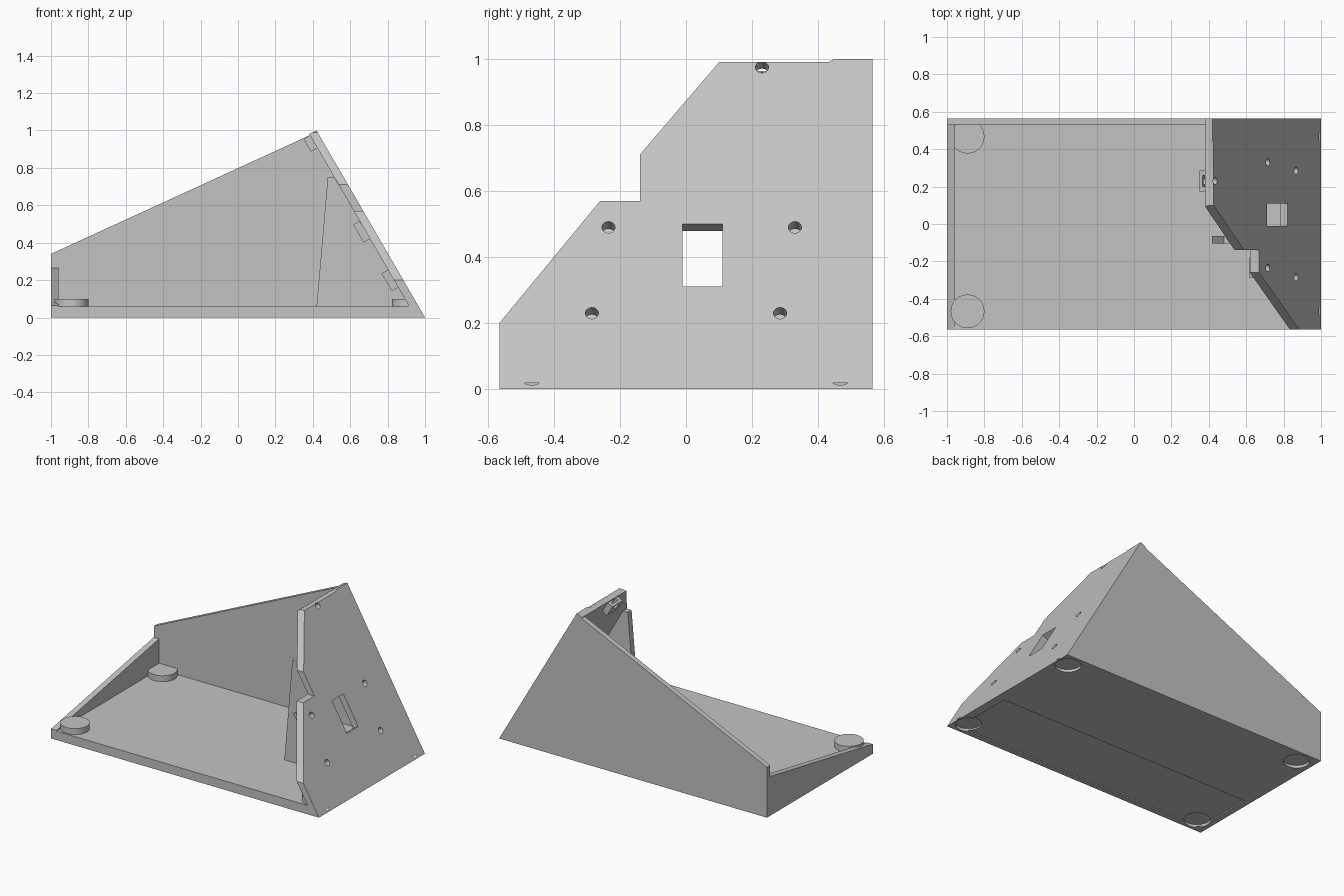
import bpy, bmesh
from math import pi
from mathutils import Matrix, Vector

if "Cube" in bpy.data.objects:
    bpy.data.objects.remove(bpy.data.objects["Cube"], do_unlink=True)

grey = bpy.data.materials.new("light_grey")
grey.use_nodes = True
grey.diffuse_color = (0.55, 0.55, 0.55, 1)
grey.node_tree.nodes["Principled BSDF"].inputs["Base Color"].default_value = grey.diffuse_color

LEAN = 0.58        # run of the sloped panel per unit of height
WALL = 0.05        # panel thickness measured along x
SKIN = 0.043       # panel thickness measured square to its face
DEPTH = 0.565      # half depth of the body
FLOOR = 0.06
UP = Vector((-LEAN, 0, 1)).normalized()
OUT = Vector((1, 0, LEAN)).normalized()


def finish(bm, name):
    bmesh.ops.recalc_face_normals(bm, faces=bm.faces)
    mesh = bpy.data.meshes.new(name)
    bm.to_mesh(mesh)
    bm.free()
    mesh.materials.append(grey)
    obj = bpy.data.objects.new(name, mesh)
    bpy.context.collection.objects.link(obj)
    return obj


def trim(bm, point, normal):
    """Cut away everything on the normal side of a plane and cap it."""
    cut = bmesh.ops.bisect_plane(bm, geom=bm.verts[:] + bm.edges[:] + bm.faces[:],
                                 plane_co=point, plane_no=normal, clear_outer=True)
    edges = [e for e in cut["geom_cut"] if isinstance(e, bmesh.types.BMEdge)]
    bmesh.ops.holes_fill(bm, edges=edges)


def prism(name, points, sweep, plane=None):
    bm = bmesh.new()
    face = bm.faces.new([bm.verts.new(p) for p in points])
    ext = bmesh.ops.extrude_face_region(bm, geom=[face])
    moved = [v for v in ext["geom"] if isinstance(v, bmesh.types.BMVert)]
    bmesh.ops.translate(bm, verts=moved, vec=sweep)
    if plane:
        trim(bm, *plane)
    return finish(bm, name)


def box(name, low, high, frame=Matrix()):
    low, high = Vector(low), Vector(high)
    bm = bmesh.new()
    bmesh.ops.create_cube(bm, size=1)
    place = Matrix.Translation((low + high) / 2) @ Matrix.Diagonal((*(high - low), 1))
    bm.transform(frame @ place)
    return finish(bm, name)


def disc(name, radius, low, high, frame=Matrix(), plane=None, sides=48):
    bm = bmesh.new()
    bmesh.ops.create_cone(bm, cap_ends=True, segments=sides, radius1=radius,
                          radius2=radius, depth=high - low)
    bm.transform(frame @ Matrix.Translation((0, 0, (low + high) / 2)))
    if plane:
        trim(bm, *plane)
    return finish(bm, name)


def carve(cutter, *targets):
    for obj in targets:
        mod = obj.modifiers.new("cut", "BOOLEAN")
        mod.operation = "DIFFERENCE"
        mod.solver = "EXACT"
        mod.object = cutter
        bpy.context.view_layer.objects.active = obj
        bpy.ops.object.modifier_apply(modifier=mod.name)
    bpy.data.objects.remove(cutter, do_unlink=True)


def panel_x(z):
    return 1 - LEAN * z


def panel_frame(y, z):
    """Local frame on the panel's outer face: across, up the slope, outward."""
    rot = Matrix(((0, 1, 0), UP, OUT)).transposed().to_4x4()
    return Matrix.Translation((panel_x(z), y, z)) @ rot


# Floor and back wall
inner_foot = 1 - WALL
floor = prism("floor", [(x, -DEPTH, z) for x, z in (
    (-1, 0), (inner_foot, 0), (panel_x(FLOOR) - WALL, FLOOR), (-1, FLOOR))],
    (0, 2 * DEPTH, 0))
prism("back_wall", [(x, 0.53, z) for x, z in (
    (-1, FLOOR), (panel_x(FLOOR) - WALL, FLOOR), (0.385, 0.975), (-1, 0.34))],
    (0, DEPTH - 0.53, 0))

# Low end wall, rising towards the back
prism("end_wall", [(-1, y, z) for y, z in (
    (-DEPTH, FLOOR), (0.53, FLOOR), (0.53, 0.265), (-DEPTH, 0.065))], (0.04, 0, 0))

# Sloped panel with a stepped front edge
outline = [(-DEPTH, 0), (DEPTH, 0), (DEPTH, 1), (0.45, 1), (0.43, 0.99), (0.1, 0.99),
           (-0.14, 0.71), (-0.14, 0.57), (-0.26, 0.57), (-DEPTH, 0.2)]
panel = prism("sloped_panel", [(panel_x(z), y, z) for y, z in outline], (-WALL, 0, 0),
              ((panel_x(1), 0, 1), (-0.66, 0, 1.42)))

# Window, cut square to the panel
carve(box("window_cutter", (-0.06, 0, -0.1), (0.06, 0.22, 0.1), panel_frame(0.05, 0.31)), panel)

# Screw holes with nut holders behind the panel
for y, z in ((-0.235, 0.49), (0.33, 0.49), (-0.285, 0.23), (0.285, 0.23), (0.23, 0.975)):
    frame = panel_frame(y, z)
    at_top = z > 0.9
    holder = box("nut_holder", (-0.055, -0.055, -SKIN - 0.04),
                 (0.055, 0.025 if at_top else 0.055, -SKIN), frame)
    carve(box("nut_slot_cutter", (-0.03, -0.03, -0.065), (0.03, 0.1, -0.03), frame), holder)
    carve(disc("hole_cutter", 0.02, -0.1 if at_top else -0.06, 0.05, frame, sides=24),
          panel, holder)

# Brace between floor and panel
prism("brace", [(x, -0.105, z) for x, z in (
    (0.42, FLOOR), (0.48, 0.75), (panel_x(0.75) - WALL, 0.75),
    (panel_x(FLOOR) - WALL, FLOOR))], (0, 0.04, 0))

# Raised pads on the floor with foot recesses below
for x in (-0.89, 0.913):
    for y in (-0.467, 0.467):
        frame = Matrix.Translation((x, y, 0))
        disc("foot_pad", 0.09, FLOOR, 0.1, frame, ((1 - WALL / 2, 0, 0), OUT))
        carve(disc("foot_cutter", 0.08, -0.05, 0.018, frame), floor, panel)

# Shallow rectangular recess in the underside
carve(box("underside_cutter", (-0.96, -0.53, -0.05), (0.94, -0.1, 0.008)), floor)

for obj in bpy.context.collection.objects:
    if obj.type == "MESH" and obj.name.startswith(("foot_pad", "floor", "sloped_panel")):
        bpy.ops.object.select_all(action="DESELECT")
        obj.select_set(True)
        bpy.context.view_layer.objects.active = obj
        bpy.ops.object.shade_smooth_by_angle(angle=pi / 6)
